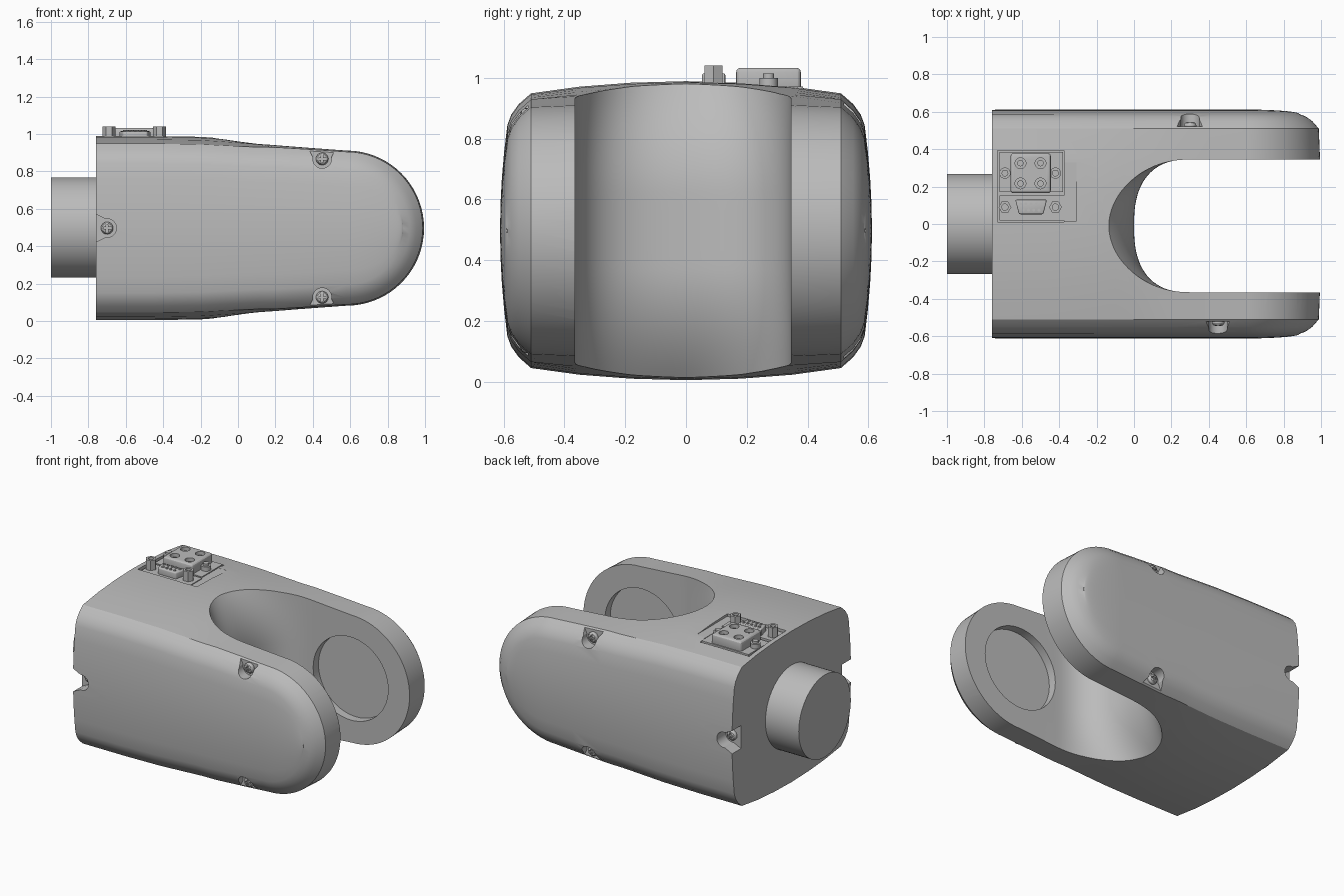
import bpy, bmesh, math

old = bpy.data.objects.get("Cube")
if old:
    bpy.data.objects.remove(old, do_unlink=True)

MID = 0.497          # height of the long axis
parts = []

grey = bpy.data.materials.new("plain grey")
grey.use_nodes = True
colour = (0.5, 0.5, 0.5, 1)
grey.diffuse_color = colour
grey.node_tree.nodes["Principled BSDF"].inputs["Base Color"].default_value = colour


def loft(name, rings, cap_end=True, keep=True):
    """Skin a row of closed rings into a solid."""
    bm = bmesh.new()
    rows = [[bm.verts.new(p) for p in ring] for ring in rings]
    n = len(rows[0])
    for a, b in zip(rows, rows[1:]):
        for i in range(n):
            j = (i + 1) % n
            bm.faces.new((a[i], a[j], b[j], b[i]))
    bm.faces.new(rows[0])
    if cap_end:
        bm.faces.new(rows[-1])
    bmesh.ops.remove_doubles(bm, verts=bm.verts, dist=1e-5)
    bmesh.ops.recalc_face_normals(bm, faces=bm.faces)
    mesh = bpy.data.meshes.new(name)
    bm.to_mesh(mesh)
    bm.free()
    ob = bpy.data.objects.new(name, mesh)
    bpy.context.collection.objects.link(ob)
    if keep:
        parts.append(ob)
    return ob


def prism(name, outline, axis, lo, hi, keep=True):
    place = {"x": lambda a, b, c: (c, a, b),
             "y": lambda a, b, c: (a, c, b),
             "z": lambda a, b, c: (a, b, c)}[axis]
    return loft(name, [[place(a, b, c) for a, b in outline] for c in (lo, hi)], keep=keep)


def disc(a, b, r, sides=32):
    step = math.tau / sides
    return [(a + r * math.cos(i * step), b + r * math.sin(i * step)) for i in range(sides)]


def rect(a0, a1, b0, b1):
    return [(a0, b0), (a1, b0), (a1, b1), (a0, b1)]


def apply(ob, mod):
    bpy.context.view_layer.objects.active = ob
    bpy.ops.object.modifier_apply(modifier=mod.name)


def cut(ob, cutter):
    cutter.hide_render = True
    mod = ob.modifiers.new("cut", "BOOLEAN")
    mod.operation = "DIFFERENCE"
    mod.solver = "EXACT"
    mod.object = cutter
    apply(ob, mod)
    bpy.data.objects.remove(cutter, do_unlink=True)


def bevel(ob, width, segments=3):
    mod = ob.modifiers.new("bevel", "BEVEL")
    mod.width, mod.segments = width, segments
    apply(ob, mod)


# Housing section: y, crown drop, chamfer drop, height fraction
shoulder = [(0, 0, 0), (.18, .005, 0), (.35, .018, 0), (.51, .04, 0),
            (.55, .04, .035), (.575, .04, .07), (.588, .04, .105)]
half = [(*p, 1) for p in shoulder]
half += [(*shoulder[-1], t / 4) for t in range(3, -4, -1)]
half += [(*p, -1) for p in reversed(shoulder)]
section = half + [(-y, c, d, t) for y, c, d, t in reversed(half[1:-1])]

# Stations along the housing: x, half height, crown amount, nose angle
stations = [(-.76, .492, 1, 90), (-.45, .492, 1, 90), (-.2, .488, 1, 90),
            (-.1, .481, .95, 90), (0, .472, .85, 90), (.1, .461, .7, 90),
            (.2, .452, .5, 90), (.4, .434, .35, 90)]
stations += [(.58, .42, .3, 90 - 5 * i) for i in range(19)]


def housing_point(x, r, crown, angle, y, c, d, t):
    r -= crown * c + d
    h = r * math.sin(math.radians(angle))
    bulge = .024 * (1 - t * t) * min(1, h / .3)
    return (x + r * math.cos(math.radians(angle)),
            y + math.copysign(bulge, y), MID + h * t)


body = loft("fork_housing", [[housing_point(*s, *p) for p in section] for s in stations],
            cap_end=False)


# Fork opening, flared toward the top and bottom
def slot_ring(z):
    flare = max(0, (abs(z - MID) - .12) / .37) ** 2
    power = 2 / (2.5 - .5 * min(1, flare))
    depth = .3 + .14 * flare
    ring = [(1.3, -.365, z)]
    for i in range(-20, 21):
        a = math.radians(i * 4.5)
        y = math.copysign(abs(math.sin(a)) ** power, a) * .355 - .01
        ring.append((.3 - depth * max(0, math.cos(a)) ** power, y, z))
    return ring + [(1.3, .345, z)]


cut(body, loft("slot_cutter", [slot_ring(MID + i * .0325) for i in range(-16, 17)], keep=False))

# Round bearing pockets on the inner fork faces
for lo, hi in ((.3, .4), (-.42, -.3)):
    cut(body, prism("pocket_cutter", disc(.57, MID, .27, 64), "y", lo, hi, keep=False))

# Connector recesses in the top
cut(body, prism("recess_cutter", rect(-.73, -.375, .012, .392), "z", .955, 1.1, keep=False))
cut(body, prism("step_cutter", rect(-.38, -.308, .015, .33), "z", .97, 1.1, keep=False))


# Screw notches open toward the nearest edge, with cross-head screws
def notch(side, x, z, ox, oz):
    local = [(.05 * math.cos(math.radians(a)), .05 * math.sin(math.radians(a)))
             for a in range(170, 371, 10)]
    local += [(.1, .11), (-.1, .11)]
    outline = [(x + u * oz + v * ox, z - u * ox + v * oz) for u, v in local]
    cut(body, prism("notch_cutter", outline, "y", *sorted((side * .52, side * .7)), keep=False))
    rings = [[(a, side * y, b) for a, b in disc(x, z, r, 24)]
             for r, y in ((.033, .515), (.033, .53), (.026, .541), (.014, .546))]
    head = loft("screw_head", rings)
    for w, h in ((.02, .005), (.005, .02)):
        cut(head, prism("cross_cutter", rect(x - w, x + w, z - h, z + h), "y",
                        *sorted((side * .535, side * .6)), keep=False))


for side, x in ((-1, .45), (1, .3)):
    notch(side, x, MID + .37, 0, 1)
    notch(side, x, MID - .37, 0, -1)
    notch(side, -.7, MID, -1, 0)

# Round mounting stub
prism("mounting_stub", disc(0, MID + .003, .268, 64), "x", -1, -.75)

# Square four-port connector
prism("square_connector_plate", rect(-.72, -.38, .17, .385), "z", .95, .972)
block = prism("square_connector_block", rect(-.66, -.445, .165, .378), "z", .955, 1.033)
bevel(block, .015)
for x in (-.607, -.5):
    for y in (.217, .325):
        ring = prism("port_cutter", disc(x, y, .029, 24), "z", 1.0, 1.1, keep=False)
        cut(block, ring)
        prism("port_pin", disc(x, y, .017, 16), "z", .99, 1.015)
for x in (-.69, -.42):
    prism("plate_screw", disc(x, .272, .03, 24), "z", .96, 1.0)
    prism("plate_screw_tip", disc(x, .272, .018, 16), "z", .99, 1.015)

# Small nine-pin connector with hexagonal posts
prism("pin_connector_plate", rect(-.72, -.365, .02, .152), "z", .95, .975)
shell = prism("pin_connector_shell",
              [(-.615, .052), (-.485, .052), (-.465, .13), (-.635, .13)], "z", .96, 1.015)
bevel(shell, .008)
for count, y in ((5, .108), (4, .074)):
    for i in range(count):
        prism("pin", disc(-.55 + (i - (count - 1) / 2) * .028, y, .008, 10), "z", 1.0, 1.021)
for x in (-.69, -.42):
    post = prism("hex_post", disc(x, .09, .034, 6), "z", .96, 1.04)
    cut(post, prism("bore_cutter", disc(x, .09, .017, 16), "z", 1.0, 1.1, keep=False))

# Shared finish
for ob in parts:
    mesh = ob.data
    mesh.materials.clear()
    mesh.materials.append(grey)
    for face in mesh.polygons:
        face.material_index = 0
    mesh.shade_smooth()
    mesh.set_sharp_from_angle(angle=math.radians(28))
